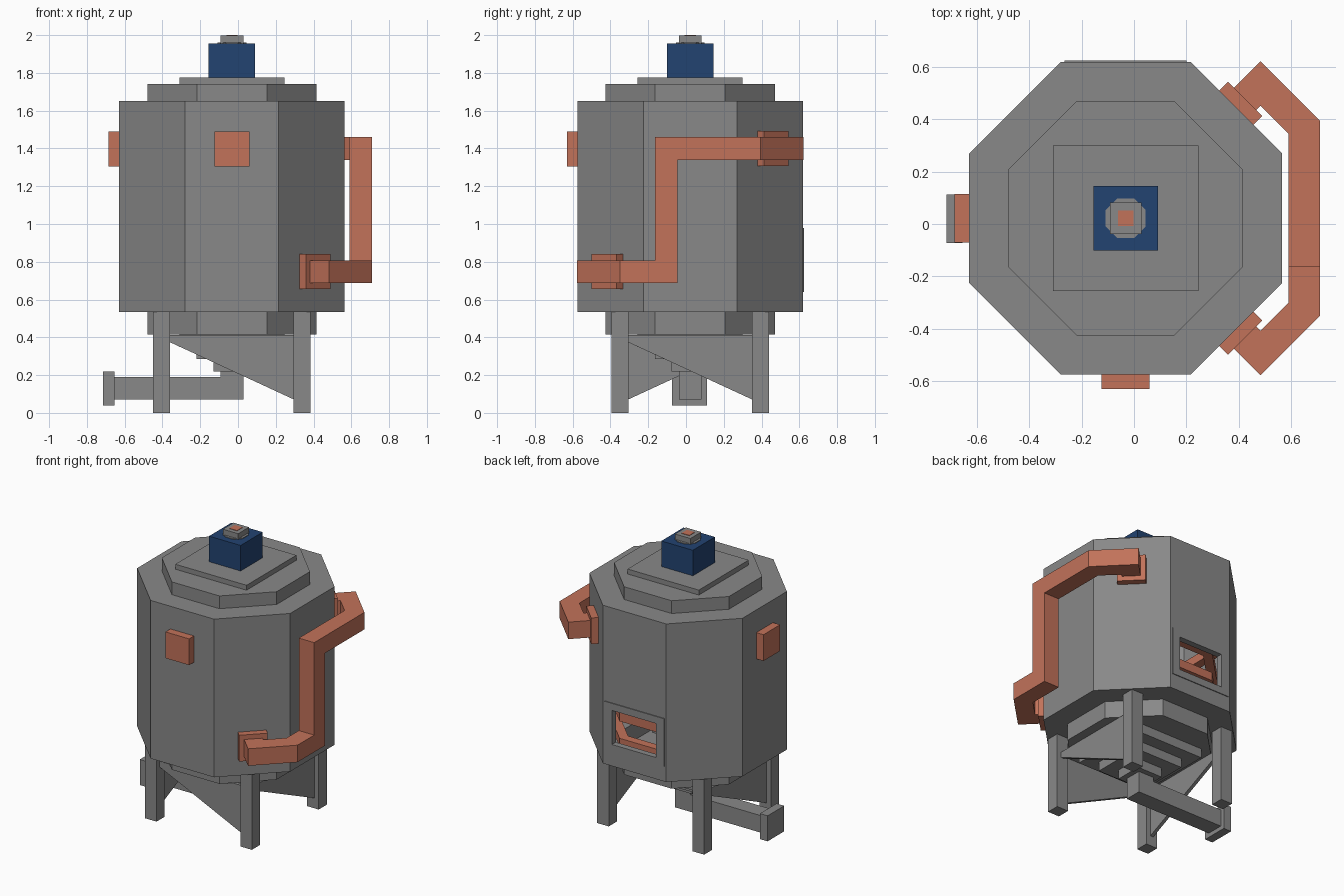
import bpy, bmesh, math
from mathutils import Vector

if "Cube" in bpy.data.objects:
    bpy.data.objects.remove(bpy.data.objects["Cube"])

CX, CY = -0.032, 0.022          # vertical axis of the tank
AXIS = Vector((CX, CY, 0))


def material(name, rgb):
    m = bpy.data.materials.new(name)
    m.diffuse_color = (*rgb, 1)
    m.use_nodes = True
    m.node_tree.nodes["Principled BSDF"].inputs["Base Color"].default_value = m.diffuse_color
    return m


GREY = material("steel grey", (0.25, 0.25, 0.25))
COPPER = material("copper orange", (0.54, 0.168, 0.102))
BLUE = material("motor blue", (0.016, 0.056, 0.165))


def finish(name, bm, mat):
    bmesh.ops.recalc_face_normals(bm, faces=bm.faces)
    me = bpy.data.meshes.new(name)
    bm.to_mesh(me)
    bm.free()
    me.materials.append(mat)
    ob = bpy.data.objects.new(name, me)
    bpy.context.collection.objects.link(ob)
    return ob


def extrude(name, pts, direction, mat):
    """Flat outline pushed along a direction."""
    bm = bmesh.new()
    face = bm.faces.new([bm.verts.new(p) for p in pts])
    res = bmesh.ops.extrude_face_region(bm, geom=[face], use_keep_orig=True)
    moved = [g for g in res["geom"] if isinstance(g, bmesh.types.BMVert)]
    bmesh.ops.translate(bm, verts=moved, vec=direction)
    return finish(name, bm, mat)


def prism(name, n, apothem, z0, z1, mat):
    """n-sided upright prism about the tank axis, with flats facing the axes."""
    r = apothem / math.cos(math.pi / n)
    pts = [AXIS + Vector((r * math.cos((i + .5) * math.tau / n),
                          r * math.sin((i + .5) * math.tau / n), z0)) for i in range(n)]
    return extrude(name, pts, (0, 0, z1 - z0), mat)


def box(name, x, y, z, mat):
    pts = [(x[0], y[0], z[0]), (x[1], y[0], z[0]), (x[1], y[1], z[0]), (x[0], y[1], z[0])]
    return extrude(name, pts, (0, 0, z[1] - z[0]), mat)


def cut(ob, *cutters):
    for c in cutters:
        c.hide_render = True
        c.hide_set(True)
        mod = ob.modifiers.new("cut", 'BOOLEAN')
        mod.operation = 'DIFFERENCE'
        mod.solver = 'EXACT'
        mod.object = c
    bpy.context.view_layer.update()
    deps = bpy.context.evaluated_depsgraph_get()
    me = bpy.data.meshes.new_from_object(ob.evaluated_get(deps))
    ob.modifiers.clear()
    ob.data = me
    for c in cutters:
        bpy.data.objects.remove(c)


def ring(name, n, outer, inner, z0, z1, mat):
    ob = prism(name, n, outer, z0, z1, mat)
    cut(ob, prism("cutter", n, inner, z0 - .05, z1 + .05, mat))


def square_pipe(name, path, half, mat):
    """Square pipe with mitred corners along a path."""
    path = [Vector(p) for p in path]
    d = (path[1] - path[0]).normalized()
    up = Vector((0, 0, 1))
    side = d.cross(up).normalized()
    sect = [half * (a * side + b * up) for a, b in ((-1, -1), (1, -1), (1, 1), (-1, 1))]
    bm = bmesh.new()
    loops = []
    for i, p in enumerate(path):
        nxt = (path[i + 1] - p).normalized() if i < len(path) - 1 else d
        n = (d + nxt).normalized()
        sect = [v - d * (v.dot(n) / d.dot(n)) for v in sect]
        loops.append([bm.verts.new(p + v) for v in sect])
        d = nxt
    for a, b in zip(loops, loops[1:]):
        for k in range(4):
            bm.faces.new((a[k], a[k - 1], b[k - 1], b[k]))
    bm.faces.new(loops[0])
    bm.faces.new(loops[-1])
    return finish(name, bm, mat)


# hollow tank with a viewing window at the back
WX, WZ = (-0.205, 0.14), (0.69, 0.93)
tank = prism("tank", 8, 0.597, 0.535, 1.65, GREY)
cut(tank, prism("cutter_inside", 8, 0.56, 0.56, 1.62, GREY),
    prism("cutter_outlet", 8, 0.40, 0.50, 0.60, GREY),
    box("cutter_window", WX, (0.5, 0.7), WZ, GREY))
frame = box("window_frame", (-0.265, 0.20), (0.60, 0.625), (0.64, 0.98), GREY)
cut(frame, box("cutter_frame", WX, (0.5, 0.7), WZ, GREY))

# lid steps and drive motor
prism("lid_ring", 8, 0.448, 1.65, 1.74, GREY)
prism("lid_plate", 4, 0.278, 1.74, 1.775, GREY)
prism("motor", 4, 0.123, 1.775, 1.955, BLUE)
prism("motor_collar", 8, 0.076, 1.955, 1.96, GREY)
prism("motor_cap", 4, 0.06, 1.955, 1.997, GREY)
prism("shaft_end", 4, 0.03, 1.99, 2.0, COPPER)

# stepped hopper under the tank
ring("bottom_ring", 8, 0.448, 0.40, 0.415, 0.535, GREY)
ring("bottom_floor", 8, 0.42, 0.25, 0.415, 0.44, GREY)
ring("hopper_step_upper", 4, 0.278, 0.17, 0.35, 0.415, GREY)
ring("hopper_step_middle", 4, 0.187, 0.08, 0.285, 0.35, GREY)
prism("hopper_step_lower", 4, 0.098, 0.22, 0.285, GREY)

# outlet pipe
square_pipe("outlet_pipe", [(CX, CY, 0.22), (CX, CY, 0.13), (-0.66, CY, 0.13)][::-1], 0.06, GREY)
box("outlet_flange", (-0.715, -0.655), (-0.073, 0.112), (0.04, 0.22), GREY)

# stirring shaft, paddles and heating coils inside
prism("stirring_shaft", 4, 0.03, 0.28, 1.63, COPPER)
for i, z in enumerate((0.62, 0.80, 1.0, 1.2)):
    ring("heating_coil_%d" % i, 8, 0.48, 0.42, z, z + 0.06, COPPER)
for i, z in enumerate((0.55, 0.72, 0.9)):
    hx, hy = ((0.36, 0.03), (0.03, 0.36))[i % 2]
    box("paddle_%d" % i, (CX - hx, CX + hx), (CY - hy, CY + hy), (z, z + 0.05), GREY)

# legs
L = 0.372
for sx in (-1, 1):
    for sy in (-1, 1):
        x, y = CX + sx * L, CY + sy * L
        box("leg", (x - .045, x + .045), (y - .045, y + .045), (0, 0.535), GREY)

# tapering braces on the front, right and left
for name, turn in (("front", 0), ("right", 1), ("left", 3)):
    c, s = ((1, 0), (0, 1), (-1, 0), (0, -1))[turn]

    def place(u, v, z):
        return AXIS + Vector((u * c - v * s, u * s + v * c, z))
    pts = [place(u, -L - .012, z) for u, z in
           ((-.33, .413), (-.33, .375), (.33, .07), (.33, .413))]
    extrude("brace_" + name, pts, place(0, .024, 0) - AXIS, GREY)

# blank ports on the front and left
box("front_port", (-0.125, 0.06), (-0.63, -0.57), (1.305, 1.49), COPPER)
box("left_port", (-0.685, -0.62), (-0.07, 0.115), (1.305, 1.49), COPPER)


# bypass pipe on the right, joining two flanges on the slanted faces
def slanted(dist, sign, z):
    k = dist * math.sqrt(.5)
    return AXIS + Vector((k, sign * k, z))


ZT, ZB, PX, PY, D = 1.40, 0.748, 0.65, -0.105, 0.728
bend = D * math.sqrt(2) - (PX - CX)
square_pipe("bypass_pipe", [
    slanted(0.62, 1, ZT), slanted(D, 1, ZT), (PX, CY + bend, ZT), (PX, PY, ZT),
    (PX, PY, ZB), (PX, CY - bend, ZB), slanted(D, -1, ZB), slanted(0.62, -1, ZB)], 0.06, COPPER)
for name, sign, z in (("upper", 1, ZT), ("lower", -1, ZB)):
    square_pipe("bypass_flange_" + name,
                [slanted(0.59, sign, z), slanted(0.645, sign, z)], 0.0925, COPPER)
